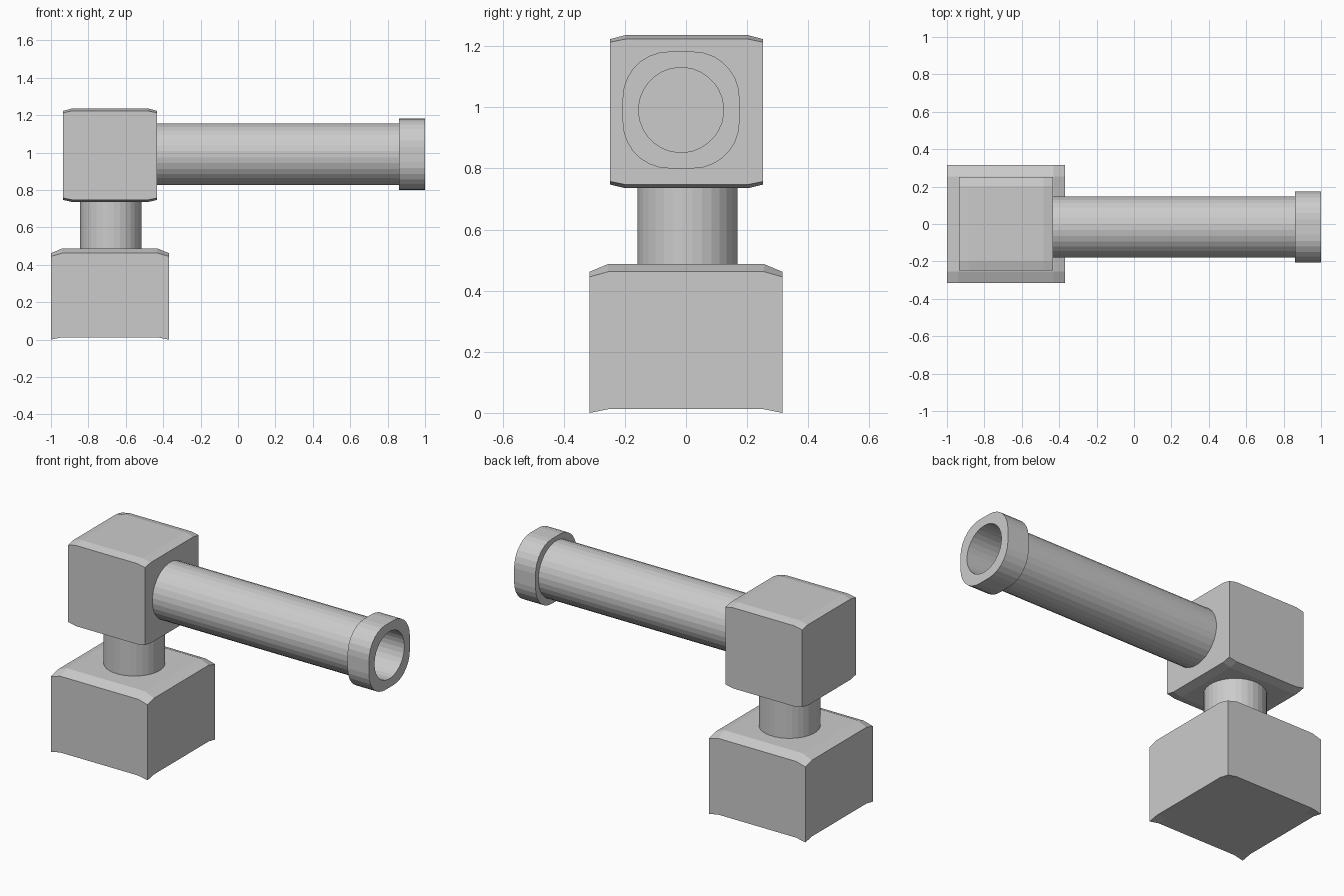
import bpy, bmesh
from math import cos, sin, pi

if "Cube" in bpy.data.objects:
    bpy.data.objects.remove(bpy.data.objects["Cube"])

N = 32  # sides of every round part


def finish(name, bm):
    bmesh.ops.recalc_face_normals(bm, faces=bm.faces[:])
    me = bpy.data.meshes.new(name)
    bm.to_mesh(me)
    bm.free()
    ob = bpy.data.objects.new(name, me)
    bpy.context.collection.objects.link(ob)
    return ob


def soft_block(name, cx, cy, half_x, half_y, margin, bottom, top):
    """Block with a 4x4 grid on both ends; bottom/top = heights (inner, edge, corner)."""
    bm = bmesh.new()
    xs = [cx - half_x, cx - half_x + margin, cx + half_x - margin, cx + half_x]
    ys = [cy - half_y, cy - half_y + margin, cy + half_y - margin, cy + half_y]
    rim = ([(i, 0) for i in range(3)] + [(3, j) for j in range(3)]
           + [(i, 3) for i in (3, 2, 1)] + [(0, j) for j in (3, 2, 1)])
    grids = []
    for heights in (bottom, top):
        g = {(i, j): bm.verts.new((xs[i], ys[j], heights[(i in (0, 3)) + (j in (0, 3))]))
             for i in range(4) for j in range(4)}
        for i in range(3):
            for j in range(3):
                bm.faces.new((g[i, j], g[i + 1, j], g[i + 1, j + 1], g[i, j + 1]))
        grids.append(g)
    lo, hi = grids
    for k, a in enumerate(rim):
        b = rim[(k + 1) % len(rim)]
        bm.faces.new((lo[a], lo[b], hi[b], hi[a]))
    return finish(name, bm)


def circle(r):
    return [(r * cos(2 * pi * (i + .5) / N), r * sin(2 * pi * (i + .5) / N)) for i in range(N)]


def rounded_square(half, flat):
    """Square section with large round corners, N points."""
    n, r, pts = N // 4, half - flat, []
    for q, (sx, sy) in enumerate(((1, 1), (-1, 1), (-1, -1), (1, -1))):
        for k in range(n):
            a = pi / 2 * (q + k / (n - 1))
            pts.append((sx * flat + r * cos(a), sy * flat + r * sin(a)))
    return pts


def loft(name, sections, place):
    """Bridge a list of (profile, distance) sections and cap both ends."""
    bm = bmesh.new()
    rings = [[bm.verts.new(place(u, v, d)) for u, v in prof] for prof, d in sections]
    for a, b in zip(rings, rings[1:]):
        for i in range(N):
            j = (i + 1) % N
            bm.faces.new((a[i], a[j], b[j], b[i]))
    bm.faces.new(rings[0])
    bm.faces.new(rings[-1])
    return finish(name, bm)


# Base and upper blocks
soft_block("base_block", -0.685, 0.0, 0.315, 0.315, 0.06,
           (0.012, 0.012, 0.0), (0.487, 0.462, 0.445))
soft_block("upper_block", -0.684, 0.002, 0.251, 0.25, 0.05,
           (0.735, 0.747, 0.757), (1.236, 1.223, 1.213))

# Neck between the blocks
loft("neck", [(circle(0.165), 0.47), (circle(0.165), 0.75)],
     lambda u, v, d: (-0.68 + u, 0.005 + v, d))

# Hollow barrel with a rounded-square collar at the mouth
collar = rounded_square(0.191, 0.04)
loft("barrel", [(circle(0.165), -0.45), (circle(0.165), 0.86), (collar, 0.86),
                (collar, 1.0), (circle(0.139), 1.0), (circle(0.139), -0.42)],
     lambda u, v, d: (d, -0.016 + u, 0.991 + v))
